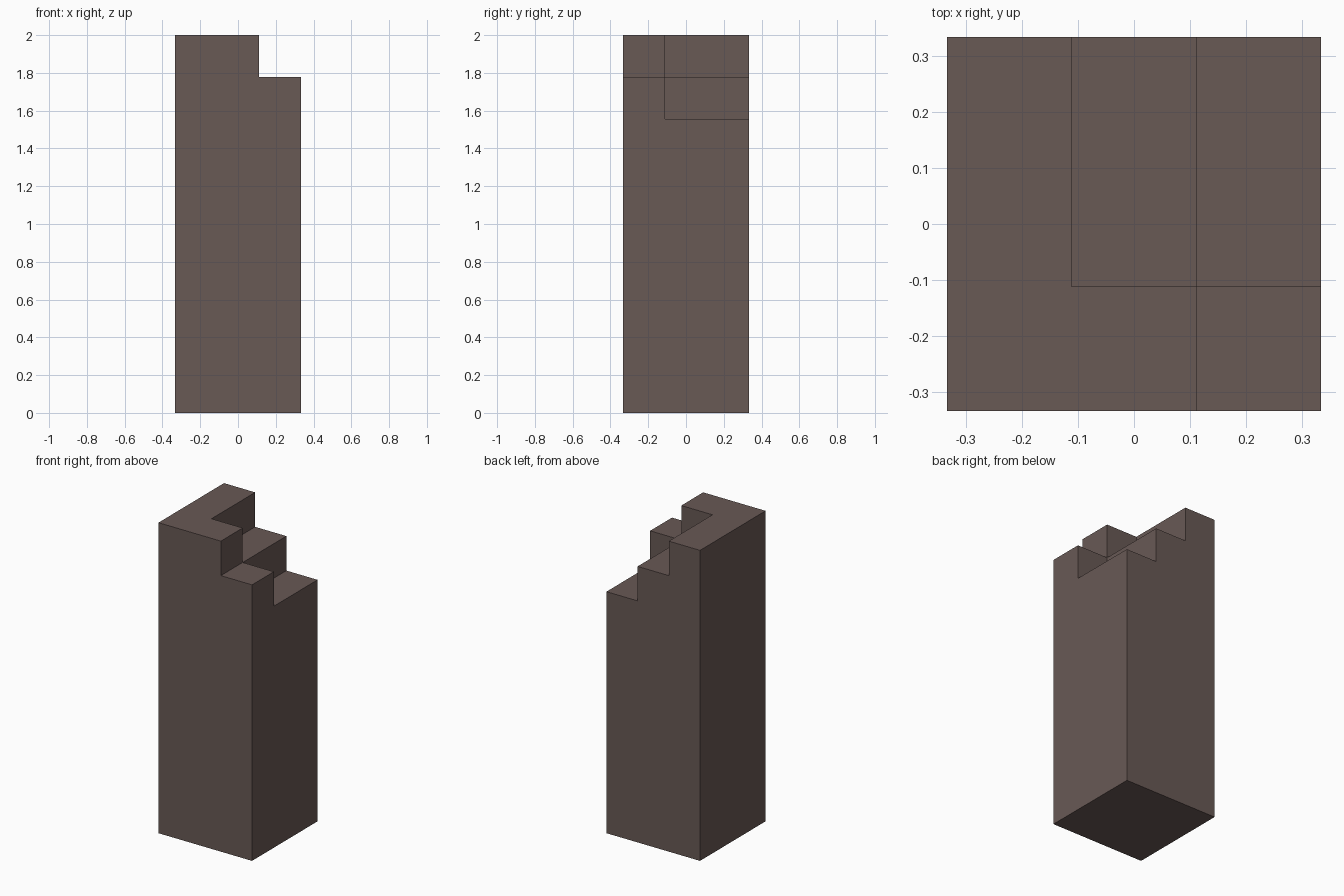
import bpy
from mathutils import Vector

default = bpy.data.objects.get("Cube")
if default:
    bpy.data.objects.remove(default, do_unlink=True)

STEP = 2 / 9            # one cell: the post is 3 x 3 x 9 cells
HALF = 1.5 * STEP
INNER = 0.5 * STEP
TOP = 2.0
OVER = 0.1              # how far cutters reach past the post

# Single flat colour
brown = bpy.data.materials.new("dull brown")
brown.use_nodes = True
colour = (0.14, 0.1, 0.091, 1)
brown.diffuse_color = colour
shader = brown.node_tree.nodes["Principled BSDF"]
shader.inputs["Base Color"].default_value = colour
shader.inputs["Roughness"].default_value = 0.9


def box(name, low, high):
    """Axis-aligned box between two corners."""
    low, high = Vector(low), Vector(high)
    bpy.ops.mesh.primitive_cube_add(size=1, location=(low + high) / 2)
    obj = bpy.context.object
    obj.name = name
    obj.scale = high - low
    bpy.ops.object.transform_apply(location=True, rotation=True, scale=True)
    obj.data.materials.append(brown)
    return obj


# Square post
post = box("broken_post", (-HALF, -HALF, 0), (HALF, HALF, TOP))

# Stepped notches in the broken top: left edge, front edge, floor height
notches = {
    "centre_notch": (-INNER, -INNER, TOP - STEP),
    "side_notch": (INNER, -HALF - OVER, TOP - STEP),
    "corner_notch": (INNER, -INNER, TOP - 2 * STEP),
}
for name, low in notches.items():
    cutter = box(name, low, (HALF + OVER, HALF + OVER, TOP + OVER))
    cutter.hide_render = True
    cut = post.modifiers.new(name, 'BOOLEAN')
    cut.operation = 'DIFFERENCE'
    cut.solver = 'EXACT'
    cut.object = cutter
    bpy.context.view_layer.objects.active = post
    bpy.ops.object.modifier_apply(modifier=cut.name)
    bpy.data.objects.remove(cutter, do_unlink=True)
